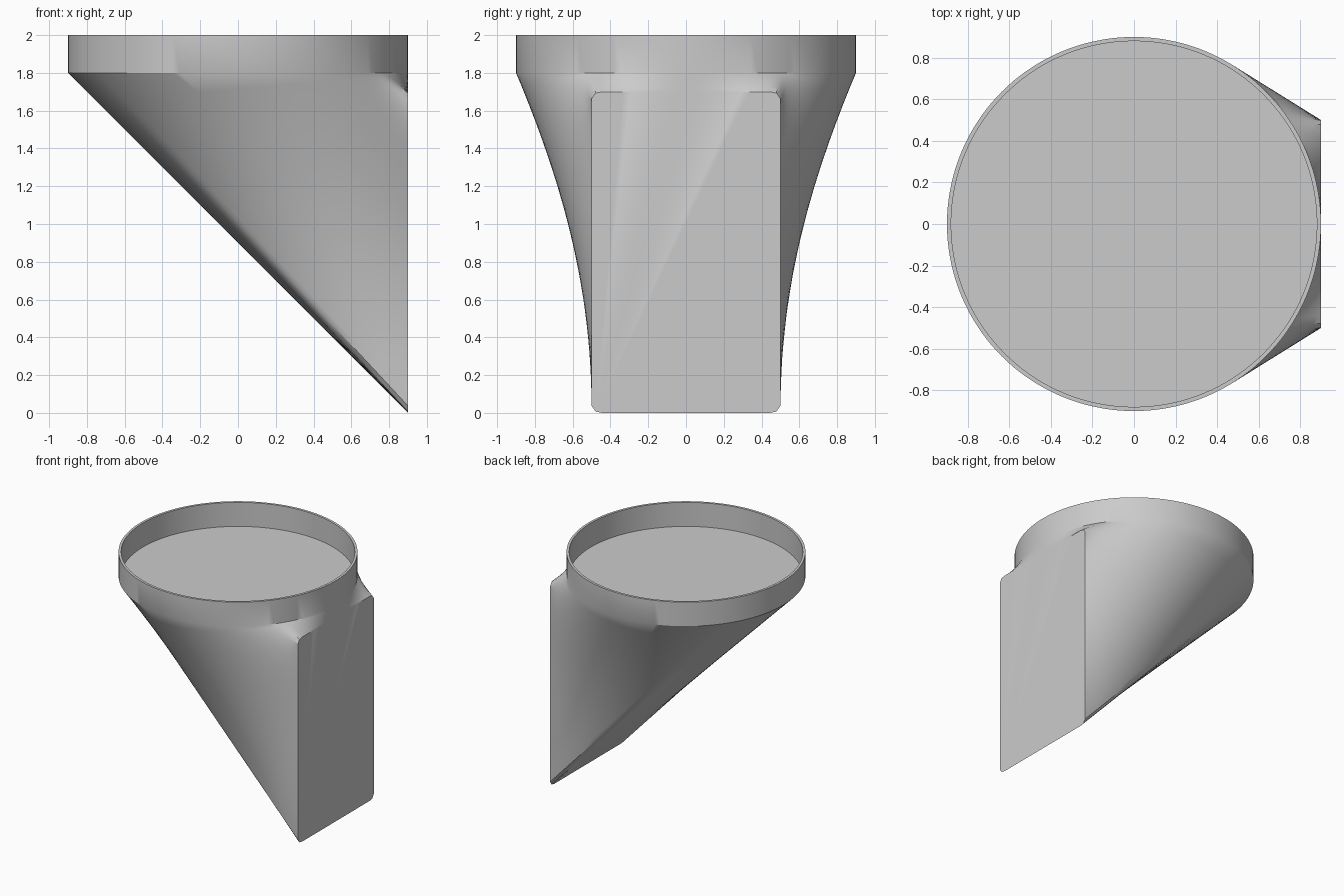
import bpy, bmesh, math

if "Cube" in bpy.data.objects:
    bpy.data.objects.remove(bpy.data.objects["Cube"])

N = 144            # points around every section
R, WALL = 0.9, 0.02
Z_COLLAR, Z_TOP = 1.8, 2.0
HALF_W, RECT_H, CORNER = 0.5, 1.7, 0.045
X_PLATE = 0.9


def rounded_rect(s):
    """Point (y, z) at fraction s of the outlet outline, from bottom centre towards +y."""
    if s > 0.5:
        y, z = rounded_rect(1 - s)
        return -y, z
    arc = math.pi / 2 * CORNER
    flat, side = HALF_W - CORNER, RECT_H - 2 * CORNER
    d = s * 2 * (2 * flat + 2 * arc + side)
    if d < flat:
        return d, 0.0
    d -= flat
    if d < arc:
        a = d / CORNER
        return flat + CORNER * math.sin(a), CORNER * (1 - math.cos(a))
    d -= arc
    if d < side:
        return HALF_W, CORNER + d
    d -= side
    if d < arc:
        a = d / CORNER
        return flat + CORNER * math.cos(a), RECT_H - CORNER + CORNER * math.sin(a)
    return max(flat - (d - arc), 0.0), RECT_H


def circle(radius, z):
    """Circle starting at -x and turning towards +y, matching the outlet outline."""
    return [(-radius * math.cos(2 * math.pi * i / N),
             radius * math.sin(2 * math.pi * i / N), z) for i in range(N)]


# Sections: rectangular outlet, ruled transition, collar outside, rim, collar inside
outlet = [(X_PLATE, *rounded_rect(i / N)) for i in range(N)]
inlet = circle(R, Z_COLLAR)
STEPS = 12
sections = [[tuple(a + (b - a) * k / STEPS for a, b in zip(p, q))
             for p, q in zip(outlet, inlet)] for k in range(STEPS + 1)]
sections += [circle(R, Z_TOP), circle(R - WALL, Z_TOP), circle(R - WALL, Z_COLLAR)]

bm = bmesh.new()
rings = [[bm.verts.new(p) for p in sec] for sec in sections]
for a, b in zip(rings, rings[1:]):
    for i in range(N):
        j = (i + 1) % N
        bm.faces.new((a[i], a[j], b[j], b[i]))
bm.faces.new(rings[0])       # flat outlet plate
bm.faces.new(rings[-1])      # floor inside the collar
bmesh.ops.recalc_face_normals(bm, faces=bm.faces)

mesh = bpy.data.meshes.new("round_to_rectangular_duct")
bm.to_mesh(mesh)
bm.free()
duct = bpy.data.objects.new("round_to_rectangular_duct", mesh)
bpy.context.collection.objects.link(duct)

# Plain grey
grey = bpy.data.materials.new("plain grey")
grey.diffuse_color = (0.6, 0.6, 0.6, 1)
grey.use_nodes = True
grey.node_tree.nodes["Principled BSDF"].inputs["Base Color"].default_value = grey.diffuse_color
mesh.materials.append(grey)

# Smooth skin with sharp rim and plate edges
bpy.context.view_layer.objects.active = duct
duct.select_set(True)
bpy.ops.object.shade_smooth_by_angle(angle=math.radians(30))
